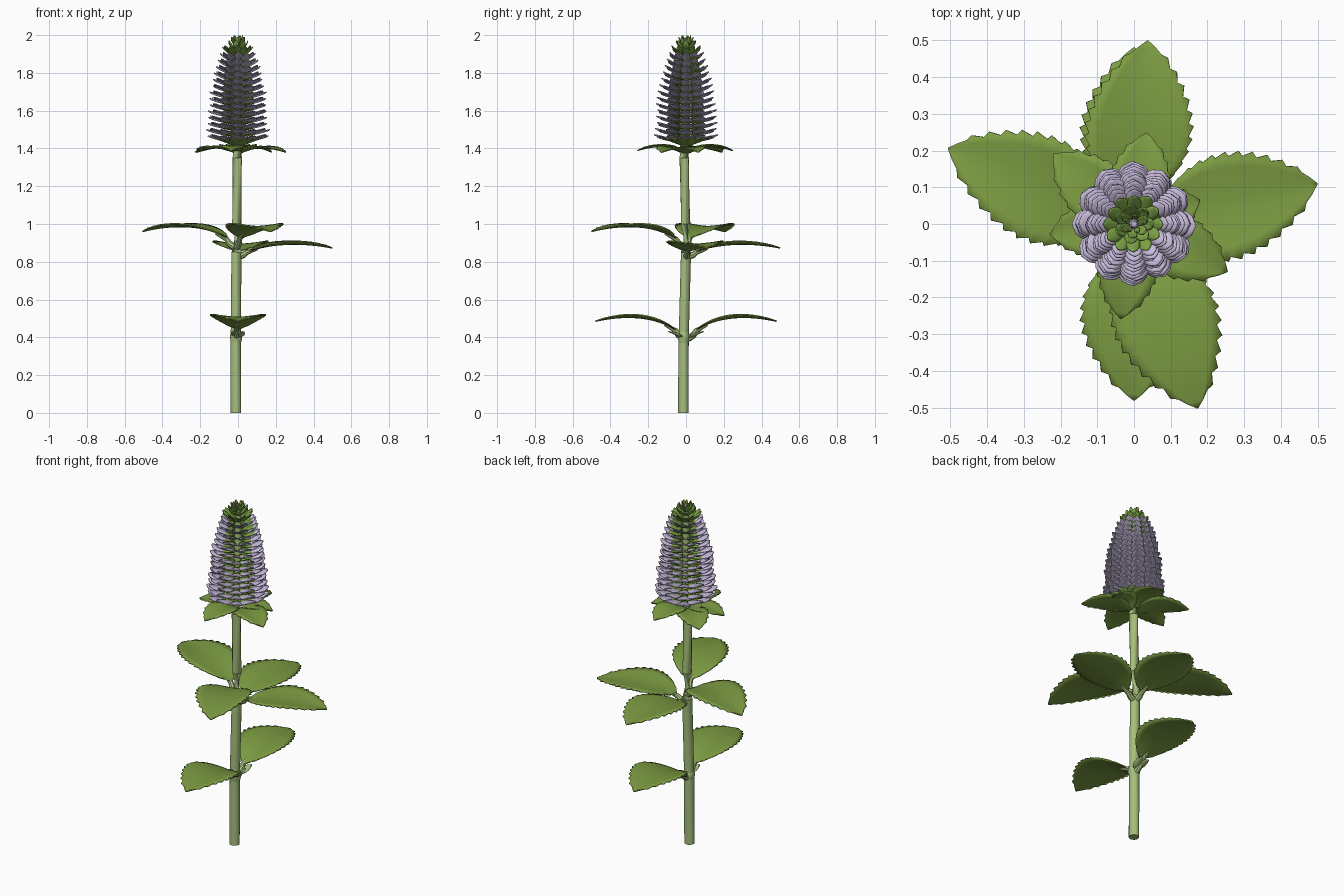
import bpy, math, random
from mathutils import Vector

if "Cube" in bpy.data.objects:
    bpy.data.objects.remove(bpy.data.objects["Cube"])
random.seed(4)

def mat(name, c):
    m = bpy.data.materials.new(name)
    m.diffuse_color = (*c, 1)
    m.use_nodes = True
    m.node_tree.nodes["Principled BSDF"].inputs["Base Color"].default_value = m.diffuse_color
    return m

LEAF = mat("leaf green", (0.20, 0.33, 0.055))
STEM = mat("stem green", (0.38, 0.52, 0.20))
PETAL = mat("lavender", (0.55, 0.48, 0.68))
SEPAL = mat("sepal green", (0.20, 0.36, 0.06))

def build(name, verts, faces, m, thick=0):
    me = bpy.data.meshes.new(name)
    me.from_pydata(verts, [], faces)
    me.materials.append(m)
    ob = bpy.data.objects.new(name, me)
    bpy.context.collection.objects.link(ob)
    if thick:
        s = ob.modifiers.new("thickness", 'SOLIDIFY')
        s.thickness, s.offset = thick, 0
    bpy.ops.object.select_all(action='DESELECT')
    ob.select_set(True)
    bpy.context.view_layer.objects.active = ob
    bpy.ops.object.shade_smooth_by_angle(angle=math.radians(40))
    return ob

def bez(p, t):
    s = 1 - t
    k = (s**3, 3*s*s*t, 3*s*t*t, t**3)
    return [sum(k[i]*p[i][c] for i in range(4)) for c in (0, 1)]

def blade(V, F, ang, path, hw, rows, cols, fold=0.02, tooth=0.0,
          power=0.75, skew=0.9, sway=0.0):
    """Leaf-shaped sheet running outward along a (radius, height) bezier."""
    b = len(V)
    a = math.radians(ang)
    for i in range(rows + 1):
        t = i / rows
        prof = max(math.sin(math.pi * min(1, t**skew)), 0.0)**power
        w = max(hw * prof, 0.002)
        for j in range(cols + 1):
            u = -1 + 2*j/cols
            tt, k = t, 1
            if abs(u) > 0.99 and tooth and 0 < i < rows - 2:
                if i % 2:
                    tt, k = min(1, t + 0.6/rows), 1 + tooth
                else:
                    k = 1 - tooth
            r, z = bez(path, tt)
            s = u*w*k + sway*t*t
            V.append((r*math.cos(a) - s*math.sin(a), r*math.sin(a) + s*math.cos(a),
                      z + fold*abs(u)**1.4*prof))
    n = cols + 1
    for i in range(rows):
        for j in range(cols):
            q = b + i*n + j
            F.append((q, q + n, q + n + 1, q + 1))

def tube(name, pts, radii, m, sides=12):
    V, F = [], []
    pts = [Vector(p) for p in pts]
    for i, p in enumerate(pts):
        d = pts[min(i + 1, len(pts) - 1)] - pts[max(i - 1, 0)]
        q = d.to_track_quat('Z', 'Y')
        for k in range(sides):
            a = 2*math.pi*k/sides
            V.append(p + q @ Vector((math.cos(a)*radii[i], math.sin(a)*radii[i], 0)))
    for i in range(len(pts) - 1):
        for k in range(sides):
            k2 = (k + 1) % sides
            F.append((i*sides + k, i*sides + k2, (i+1)*sides + k2, (i+1)*sides + k))
    F.append(tuple(range(sides))[::-1])
    F.append(tuple(range(len(V) - sides, len(V))))
    return build(name, V, F, m)

# Stem, slightly wavy, running on up through the spike
tube("stem", [(-.012, -.015, 0), (-.012, -.012, .4), (-.008, 0, .85), (-.006, -.002, 1),
              (-.004, -.01, 1.35), (0, -.005, 1.46), (0, 0, 1.75), (0, 0, 1.95)],
     [.028, .027, .027, .025, .025, .025, .022, .014], STEM, 16)

# Large serrated leaves: name, angle, node height, peak, tip height, reach, sway
leaves = [("lower_leaf_back", 90, .395, .502, .485, .48, 0),
          ("lower_leaf_front", -90, .395, .502, .485, .48, 0),
          ("middle_leaf_right", 9, .83, .887, .873, .51, .03),
          ("middle_leaf_back", 88, .83, .887, .873, .50, -.02),
          ("upper_leaf_left", 161, .88, .984, .960, .545, -.03),
          ("upper_leaf_front", -72, .88, .984, .960, .53, .01)]
for name, ang, z0, peak, tip, reach, sway in leaves:
    V, F = [], []
    rise = peak - z0
    start = (.055, z0 + rise*.42)
    path = [start, (.17, peak + .012), (reach*.68, peak + .018), (reach, tip)]
    blade(V, F, ang, path, .142, 26, 8, .016, .045, .8, .92, sway)
    build(name, V, F, LEAF, .007)
    # Stalk
    c, s = math.cos(math.radians(ang)), math.sin(math.radians(ang))
    prof = [(.01, z0), (.04, z0 + rise*.2), start, bez(path, .16)]
    tube(name + "_stalk", [(r*c - .008, r*s, z - .004) for r, z in prof],
         [.018, .017, .014, .006], STEM, 8)

# Small axil leaflets and the swollen lower node
V, F = [], []
for a in (75, 105, -75, -105):
    blade(V, F, a, [(.01, .40), (.04, .40), (.06, .42), (.095, .43)], .024, 6, 4, .008)
build("axil_leaflets", V, F, STEM, .006)
tube("stem_node", [(-.01, -.012, z) for z in (.37, .395, .41, .43)],
     [.026, .032, .032, .025], STEM, 14)

# Bracts under the flower spike
V, F = [], []
for a, L, dz, hw in ((139, .29, 0, .085), (-27, .285, 0, .085), (82, .25, .008, .08),
                     (-98, .26, .008, .08), (187, .23, .0, .075), (20, .19, .0, .065)):
    z = 1.375 + dz
    blade(V, F, a, [(.015, z), (.08, z + .035), (L*.65, z + .035), (L, z + .005)],
          hw, 16, 6, .010, .03, .75, .9)
build("upper_bracts", V, F, LEAF, .006)

# Sepals at the foot of the spike
V, F = [], []
for k in range(12):
    blade(V, F, 30*k + 15, [(.02, 1.415), (.06, 1.43), (.1, 1.445), (.135, 1.455)], .034, 6, 4, .008)
build("spike_sepals", V, F, SEPAL, .005)

# Stacked florets in twelve columns: green cup at the root, lavender petal outside
def radius(z):
    pts = [(1.40, .17), (1.6, .157), (1.7, .145), (1.8, .124), (1.9, .09), (1.96, .065), (2.1, .04)]
    for (a, ra), (b, rb) in zip(pts, pts[1:]):
        if z <= b:
            return ra + (rb - ra)*(z - a)/(b - a)

PV, PF = [], []
rows, seg, cols = 15, 8, 4
young = []
for i in range(rows):
    for k in range(12):
        z = 1.455 + i*.0325 + (.006 if k % 2 else 0)
        R = radius(z + .01) * random.uniform(.95, 1.04)
        steep = .012 + .018*(i/rows)**2
        path = [(R*.2, z - .024), (R*.55, z - .006), (R*.85, z + .002 + steep*.6), (R, z + steep)]
        blade(PV, PF, 30*k + random.uniform(-2, 2), path, R*.24, seg, cols, -.007, 0, .6, 1.35)
        # share of the floret that is green; more on the young upper back side
        share = 8 if i == rows - 1 else 5 if i >= rows - 4 and k in (1, 2, 3, 4) else 3
        young += [1 if s < share else 0 for s in range(seg) for _ in range(cols)]
ob = build("florets", PV, PF, PETAL, .005)
ob.data.materials.append(SEPAL)
ob.data.polygons.foreach_set("material_index", young)

# Green tuft on top
V, F = [], []
for n, R, z0, z1, off in ((7, .052, 1.92, 1.972, 0), (6, .038, 1.94, 1.99, 22), (5, .024, 1.955, 1.997, 10)):
    for k in range(n):
        blade(V, F, off + 360*k/n, [(.006, z0), (R*.6, z0 + .005), (R*.95, z0 + .025), (R, z1)],
              R*.34, 6, 4, .005)
build("top_tuft", V, F, SEPAL, .004)

# Pale bud at the very top
tube("top_bud", [(0, 0, z) for z in (1.94, 1.97, 1.985)], [.012, .014, .008], PETAL, 8)
